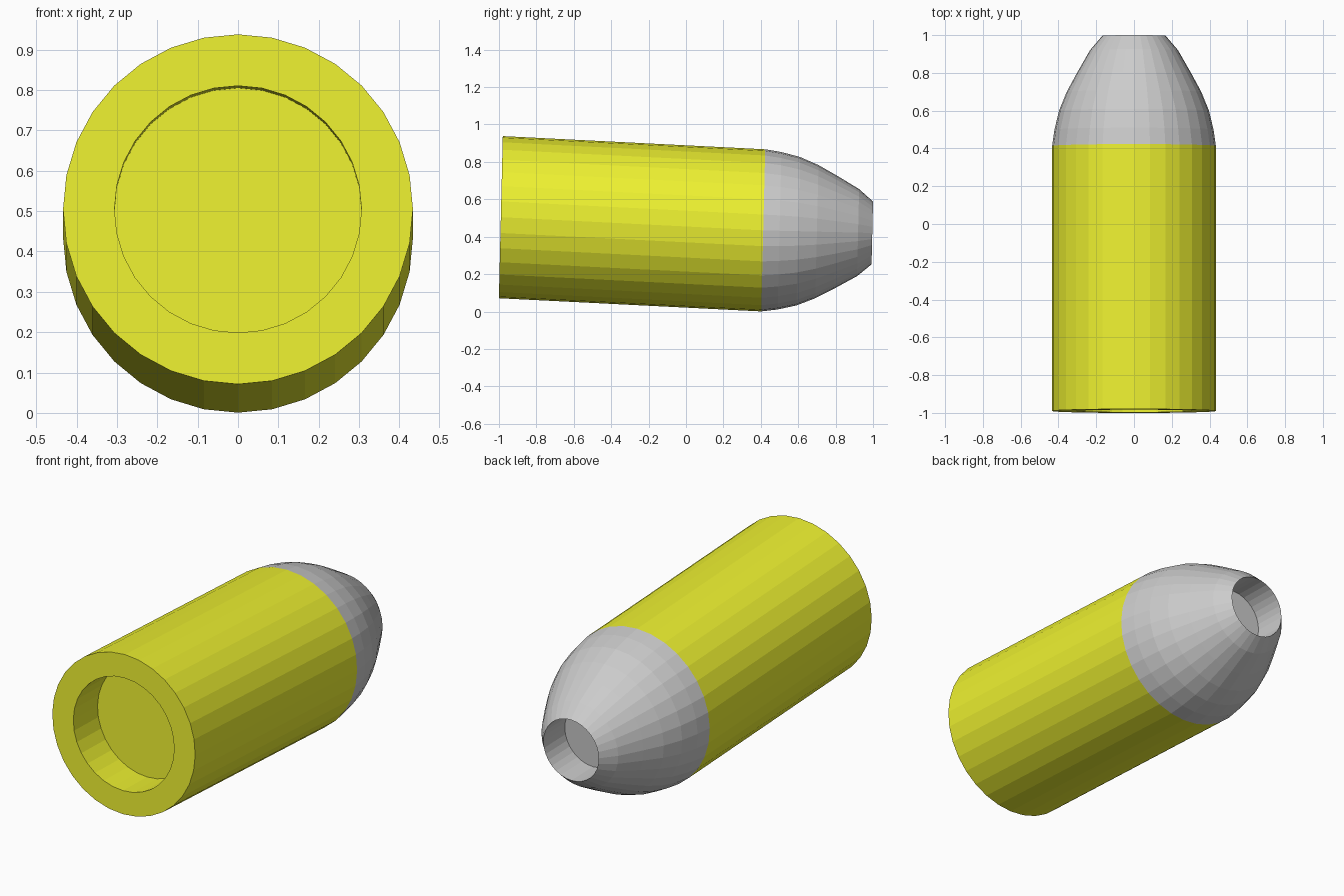
import bpy
import bmesh
import math
from mathutils import Vector

if "Cube" in bpy.data.objects:
    bpy.data.objects.remove(bpy.data.objects["Cube"])

SIDES = 32
LEAN = math.radians(1.37)          # rings lean slightly back at the top
SIDE = Vector((1, 0, 0))
UP = Vector((0, math.sin(LEAN), math.cos(LEAN)))


def lathe(name, rings, cap_start=False, cap_end=False, color=None):
    """Skin a row of leaning rings given as (y, z, radius)."""
    bm = bmesh.new()
    loops = []
    for y, z, r in rings:
        centre = Vector((0, y, z))
        loop = []
        for i in range(SIDES):
            a = 2 * math.pi * i / SIDES
            loop.append(bm.verts.new(centre + r * (math.cos(a) * SIDE + math.sin(a) * UP)))
        loops.append(loop)
    for a, b in zip(loops, loops[1:]):
        for i in range(SIDES):
            j = (i + 1) % SIDES
            bm.faces.new((a[i], b[i], b[j], a[j]))
    if cap_start:
        bm.faces.new(loops[0])
    if cap_end:
        bm.faces.new(loops[-1][::-1])
    mesh = bpy.data.meshes.new(name)
    bm.to_mesh(mesh)
    bm.free()
    obj = bpy.data.objects.new(name, mesh)
    bpy.context.collection.objects.link(obj)
    if color:
        mat = bpy.data.materials.new(name + "_paint")
        mat.diffuse_color = color
        mat.use_nodes = True
        mat.node_tree.nodes["Principled BSDF"].inputs["Base Color"].default_value = mat.diffuse_color
        mesh.materials.append(mat)
    return obj


# Yellow casing: recess floor, recess wall, flat rim, outer wall
lathe("casing", [
    (-0.78, 0.499, 0.306),
    (-0.99, 0.5045, 0.306),
    (-0.99, 0.5045, 0.4335),
    (0.413, 0.434, 0.4335),
], cap_start=True, color=(0.85, 0.88, 0.03, 1))


# Grey nose: rounded taper, then the blind hole in the tip
def nose_z(y):
    return 0.434 - (y - 0.413) * math.tan(LEAN)


profile = [(0.413, 0.4335), (0.5, 0.421), (0.6, 0.397), (0.7, 0.356),
           (0.8, 0.302), (0.92, 0.233), (0.996, 0.168), (0.81, 0.168)]
lathe("nose", [(y, nose_z(y), r) for y, r in profile], cap_end=True)
